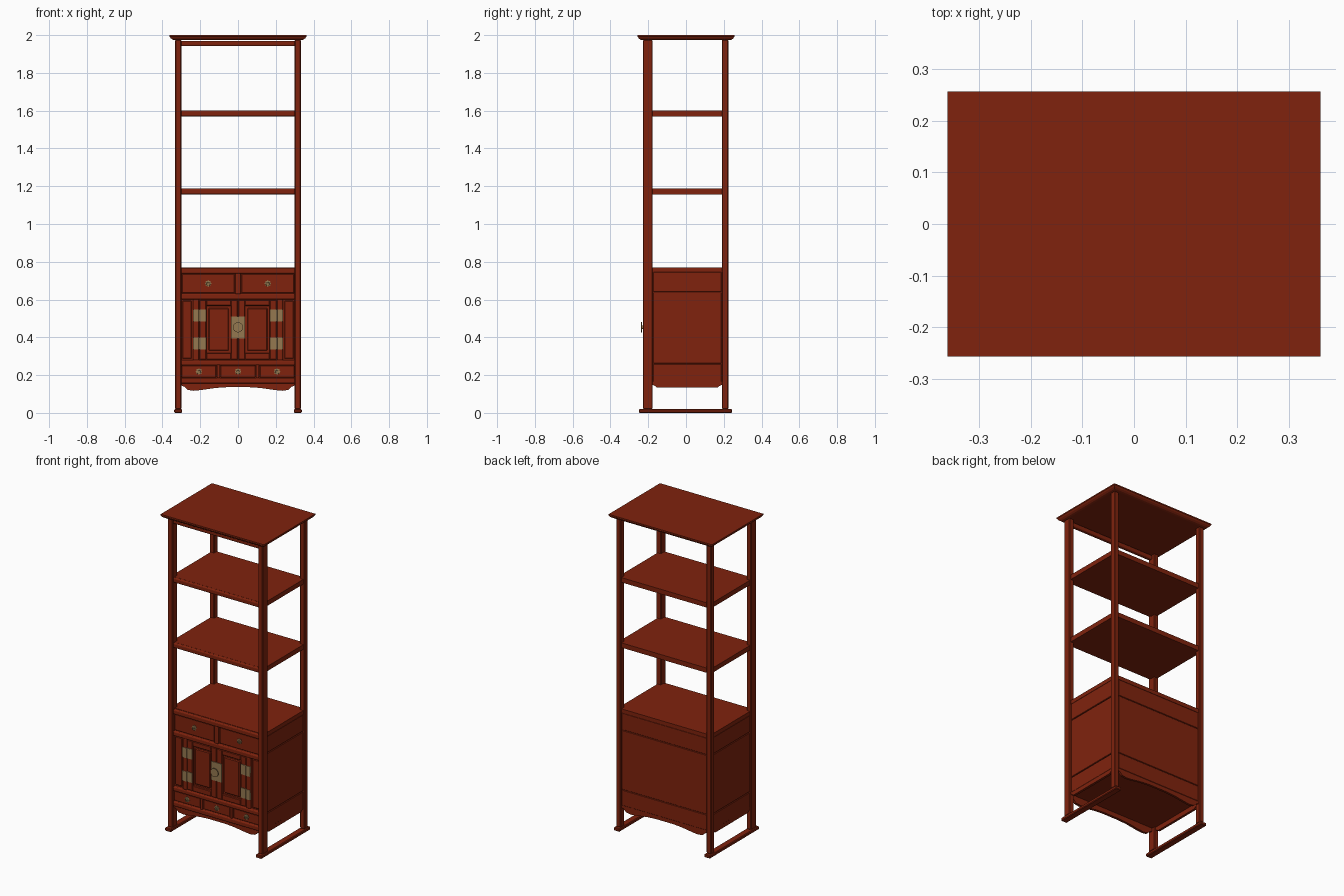
import bpy, bmesh, math
from mathutils import Matrix, Vector

if "Cube" in bpy.data.objects:
    bpy.data.objects.remove(bpy.data.objects["Cube"])


def material(name, rgb):
    m = bpy.data.materials.new(name)
    m.diffuse_color = (*rgb, 1)
    m.use_nodes = True
    m.node_tree.nodes["Principled BSDF"].inputs["Base Color"].default_value = m.diffuse_color
    return m


WOOD = material("red_lacquer", (0.215, 0.0165, 0.004))
BRASS = material("aged_brass", (0.30, 0.19, 0.08))


def finish(name, bm, mat, bevel=0.0, segs=1):
    bmesh.ops.recalc_face_normals(bm, faces=bm.faces[:])
    me = bpy.data.meshes.new(name)
    bm.to_mesh(me)
    bm.free()
    me.materials.append(mat)
    ob = bpy.data.objects.new(name, me)
    bpy.context.collection.objects.link(ob)
    if bevel:
        b = ob.modifiers.new("edge", 'BEVEL')
        b.width, b.segments = bevel, segs
    return ob


def box(name, x, y, z, mat=WOOD, bevel=0.0, segs=1):
    bm = bmesh.new()
    size = Matrix.Diagonal((x[1] - x[0], y[1] - y[0], z[1] - z[0], 1))
    mid = Vector((sum(x) / 2, sum(y) / 2, sum(z) / 2))
    bmesh.ops.create_cube(bm, size=1, matrix=Matrix.Translation(mid) @ size)
    return finish(name, bm, mat, bevel, segs)


def prism(name, pts, a, b, along_x=False, mat=WOOD):
    """Outline in (side, z) pushed from a to b in depth."""
    bm = bmesh.new()
    put = (lambda u, w, d: (d, u, w)) if along_x else (lambda u, w, d: (u, d, w))
    f = bm.faces.new([bm.verts.new(put(u, w, a)) for u, w in pts])
    r = bmesh.ops.extrude_face_region(bm, geom=[f])
    vs = [v for v in r["geom"] if isinstance(v, bmesh.types.BMVert)]
    bmesh.ops.translate(bm, verts=vs, vec=(b - a, 0, 0) if along_x else (0, b - a, 0))
    return finish(name, bm, mat)


def disc(name, x, z, r, y0, y1, sides=24):
    pts = [(x + r * math.cos(2 * math.pi * i / sides), z + r * math.sin(2 * math.pi * i / sides))
           for i in range(sides)]
    return prism(name, pts, y0, y1, mat=BRASS)


def ring(name, x, y, z, R, r):
    bpy.ops.mesh.primitive_torus_add(location=(x, y, z), rotation=(math.pi / 2, 0, 0), major_radius=R,
                                     minor_radius=r, major_segments=20, minor_segments=6)
    ob = bpy.context.object
    ob.name = name
    ob.data.materials.append(BRASS)
    bpy.ops.object.shade_smooth_by_angle()


# Cornice top: stacked rectangles make the curved edge
bm = bmesh.new()
loops = []
for inset, z in [(0.026, 1.973), (0.015, 1.976), (0.006, 1.983), (0.002, 1.990), (0, 1.992), (0, 2.0)]:
    X, Y = 0.362 - inset, 0.257 - inset
    loops.append([bm.verts.new((sx * X, sy * Y, z)) for sx, sy in [(-1, -1), (1, -1), (1, 1), (-1, 1)]])
for lo, hi in zip(loops, loops[1:]):
    for i in range(4):
        bm.faces.new((lo[i], lo[(i + 1) % 4], hi[(i + 1) % 4], hi[i]))
bm.faces.new(loops[0])
bm.faces.new(loops[-1])
finish("cornice_top", bm, WOOD)

# Posts and runner feet
for s, side in [(-1, "left"), (1, "right")]:
    xs = sorted((s * 0.300, s * 0.333))
    box(side + "_front_post", xs, (-0.228, -0.177), (0.02, 1.975), bevel=0.004)
    box(side + "_back_post", xs, (0.190, 0.225), (0.02, 1.975), bevel=0.004)
    box(side + "_runner_foot", sorted((s * 0.296, s * 0.338)), (-0.249, 0.243), (0, 0.02), bevel=0.004)

# Moulded rail below the cornice
box("cornice_rail", (-0.302, 0.302), (-0.220, -0.195), (1.942, 1.970), bevel=0.007, segs=3)

# Open shelves with a rounded front edge
for i, z in enumerate((1.157, 1.570)):
    box(f"shelf_{i}", (-0.324, 0.324), (-0.205, 0.217), (z, z + 0.030))
    box(f"shelf_edge_{i}", (-0.302, 0.302), (-0.220, -0.200), (z, z + 0.030), bevel=0.007, segs=3)

# Cabinet carcass
box("cabinet_body", (-0.318, 0.318), (-0.200, 0.213), (0.165, 0.768))
box("cabinet_top", (-0.324, 0.324), (-0.205, 0.218), (0.745, 0.770))

# Side and back boards, separated by fine grooves
for i, (z0, z1) in enumerate([(0.640, 0.745), (0.262, 0.636), (0.160, 0.258)]):
    for s, side in [(-1, "left"), (1, "right")]:
        box(f"{side}_side_board_{i}", sorted((s * 0.316, s * 0.324)), (-0.174, 0.187), (z0, z1), bevel=0.002)
    box(f"back_board_{i}", (-0.297, 0.297), (0.210, 0.218), (z0, z1), bevel=0.002)

# Shaped aprons on all four sides
half = [(0.302, 0.160), (0.302, 0.146), (0.285, 0.139), (0.268, 0.122), (0.235, 0.117),
        (0.195, 0.121), (0.12, 0.132), (0.06, 0.136)]
outline = half + [(-x, z) for x, z in reversed(half)]
prism("front_apron", outline, -0.212, -0.196)
prism("back_apron", outline, 0.202, 0.216)
side_pts = [(-0.177, 0.165), (-0.177, 0.148), (-0.165, 0.143), (-0.155, 0.135),
            (0.168, 0.135), (0.178, 0.143), (0.190, 0.148), (0.190, 0.165)]
for s, side in [(-1, "left"), (1, "right")]:
    prism(side + "_side_apron", side_pts, s * 0.308, s * 0.323, along_x=True)

# Rounded front rails
for name, z0, z1 in [("top", 0.738, 0.768), ("upper", 0.601, 0.631), ("lower", 0.252, 0.280), ("bottom", 0.156, 0.186)]:
    box(name + "_front_rail", (-0.302, 0.302), (-0.222, -0.196), (z0, z1), bevel=0.007, segs=3)

# Front uprights between drawers and beside the doors
box("upper_drawer_divider", (-0.015, 0.015), (-0.220, -0.196), (0.629, 0.740), bevel=0.006, segs=3)
for s, side in [(-1, "left"), (1, "right")]:
    box(side + "_drawer_divider", sorted((s * 0.095, s * 0.112)), (-0.220, -0.196), (0.184, 0.254), bevel=0.005, segs=2)
    box(side + "_door_upright", sorted((s * 0.207, s * 0.237)), (-0.218, -0.196), (0.278, 0.603), bevel=0.006, segs=3)
    box(side + "_front_panel", sorted((s * 0.245, s * 0.295)), (-0.207, -0.196), (0.287, 0.594), bevel=0.004)


def drawer(name, cx, cz, w, h):
    box(name + "_front", (cx - w / 2, cx + w / 2), (-0.211, -0.196), (cz - h / 2, cz + h / 2), bevel=0.003)
    # Pull: petal plate, boss and hanging ring
    pts = []
    for i in range(32):
        a = 2 * math.pi * i / 32
        r = 0.0155 + 0.0022 * math.cos(8 * a)
        pts.append((cx + r * math.cos(a), cz + r * math.sin(a)))
    prism(name + "_pull_plate", pts, -0.2135, -0.210, mat=BRASS)
    disc(name + "_pull_boss", cx, cz, 0.005, -0.221, -0.213, 12)
    ring(name + "_pull_ring", cx, -0.217, cz - 0.003, 0.0095, 0.0018)


for i, x in enumerate((-0.158, 0.158)):
    drawer(f"upper_drawer_{i}", x, 0.685, 0.280, 0.102)
for i, x in enumerate((-0.207, 0, 0.207)):
    drawer(f"lower_drawer_{i}", x, 0.219, 0.184, 0.062)

# Doors: frame of four members around a raised panel
for s, side in [(-1, "left"), (1, "right")]:
    def sx(a, b):
        return sorted((s * a, s * b))
    n, Y = side + "_door", (-0.215, -0.196)
    box(n + "_inner_stile", sx(0.0015, 0.038), Y, (0.283, 0.598), bevel=0.003)
    box(n + "_outer_stile", sx(0.168, 0.205), Y, (0.283, 0.598), bevel=0.003)
    box(n + "_top_member", sx(0.038, 0.168), Y, (0.567, 0.598), bevel=0.003)
    box(n + "_bottom_member", sx(0.038, 0.168), Y, (0.283, 0.318), bevel=0.003)
    box(n + "_panel", sx(0.049, 0.157), (-0.210, -0.196), (0.329, 0.556), bevel=0.005)
    # Brass hinges: two leaves and a knuckle
    for j, (z0, z1) in enumerate([(0.335, 0.398), (0.483, 0.547)]):
        box(f"{side}_hinge_{j}_door_leaf", sx(0.170, 0.2045), (-0.2185, -0.214), (z0, z1), BRASS)
        box(f"{side}_hinge_{j}_frame_leaf", sx(0.2075, 0.237), (-0.2205, -0.210), (z0, z1), BRASS)
        box(f"{side}_hinge_{j}_knuckle", sx(0.203, 0.209), (-0.2225, -0.210), (z0, z1), BRASS, 0.002)
    box(side + "_lock_plate", sx(0.0008, 0.037), (-0.219, -0.214), (0.393, 0.510), BRASS)

# Round lock in the middle of the doors
disc("lock_stem", 0, 0.453, 0.010, -0.234, -0.217, 16)
disc("lock_disc", 0, 0.453, 0.027, -0.238, -0.234, 32)
